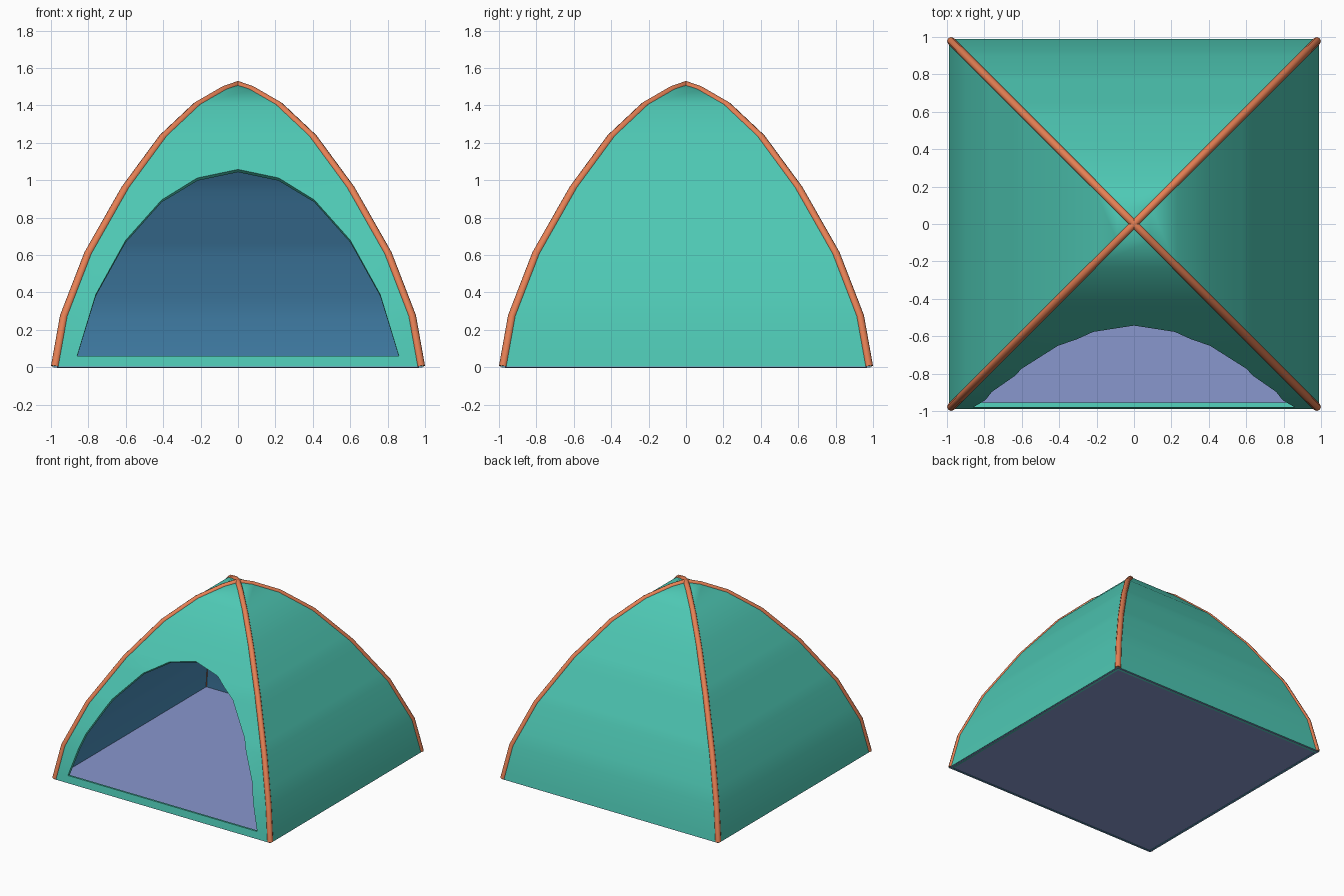
import bpy, bmesh

if "Cube" in bpy.data.objects:
    bpy.data.objects.remove(bpy.data.objects["Cube"])


def srgb(c):
    return tuple((v / 255 / 12.92) if v < 11 else ((v / 255 + 0.055) / 1.055) ** 2.4 for v in c)


def material(name, rgb):
    m = bpy.data.materials.new(name)
    m.diffuse_color = (*srgb(rgb), 1)
    m.use_nodes = True
    m.node_tree.nodes["Principled BSDF"].inputs["Base Color"].default_value = m.diffuse_color
    return m


green = material("green fabric", (78, 200, 180))
blue = material("blue lining", (73, 141, 186))
lavender = material("lavender floor", (136, 151, 206))
orange = material("orange pole", (230, 128, 84))

# Half width by height: dome wall and door opening
WALL = [(0.99, 0.005), (0.942, 0.275), (0.813, 0.61), (0.615, 0.96), (0.413, 1.235),
        (0.232, 1.405), (0.09, 1.487), (0, 1.517)]
DOOR = [(0.86, 0.06), (0.76, 0.39), (0.6, 0.68), (0.408, 0.895), (0.218, 1.012), (0, 1.058)]


def width(profile, z):
    for (w0, z0), (w1, z1) in zip(profile, profile[1:]):
        if z0 - 1e-6 <= z <= z1 + 1e-6:
            return w0 + (w1 - w0) * (z - z0) / (z1 - z0)
    return None


# Tent shell: four curved walls in rows, the front one leaves the door open
levels = sorted({z for _, z in WALL + DOOR})
bm = bmesh.new()
rows = []
for z in levels:
    w, d = width(WALL, z), width(DOOR, z)
    if w < 1e-6:
        apex = bm.verts.new((0, 0, z))
        corners, door = [apex] * 4, []
    else:
        corners = [bm.verts.new((sx * w, sy * w, z)) for sx, sy in ((-1, -1), (1, -1), (1, 1), (-1, 1))]
        if d is None:
            door = []
        elif d < 1e-6:
            door = [bm.verts.new((0, -w, z))]
        else:
            door = [bm.verts.new((-d, -w, z)), bm.verts.new((d, -w, z))]
    rows.append((corners, door))


def face(verts):
    bm.faces.new(list(dict.fromkeys(verts)))


for (c0, d0), (c1, d1) in zip(rows, rows[1:]):
    for i in (1, 2, 3):
        j = (i + 1) % 4
        face([c0[i], c0[j], c1[j], c1[i]])
    if d0 and d1:
        face([c0[0], d0[0], d1[0], c1[0]])
        face([d0[-1], c0[1], c1[1], d1[-1]])
    else:
        face([c0[0], *d0, c0[1], c1[1], *reversed(d1), c1[0]])
bm.normal_update()
mesh = bpy.data.meshes.new("tent_shell")
bm.to_mesh(mesh)
bm.free()
shell = bpy.data.objects.new("tent_shell", mesh)
bpy.context.collection.objects.link(shell)
mesh.materials.append(green)
mesh.materials.append(blue)
mod = shell.modifiers.new("thickness", 'SOLIDIFY')
mod.thickness = 0.025
mod.offset = -1
mod.use_even_offset = True
mod.material_offset = 1
mod.material_offset_rim = 0
bpy.context.view_layer.objects.active = shell
shell.select_set(True)
bpy.ops.object.modifier_apply(modifier="thickness")
bpy.ops.object.shade_smooth_by_angle(angle=0.52)

# Ground sheet
bpy.ops.mesh.primitive_cube_add(size=1, location=(0, 0, 0.01))
floor = bpy.context.object
floor.name = "ground_sheet"
floor.scale = (1.972, 1.972, 0.02)
floor.data.materials.append(lavender)

# Crossed poles following the corner ridges
for name, s in (("pole_a", 1), ("pole_b", -1)):
    half = [(w - 0.012, z - 0.006 * min(1, z)) for w, z in WALL[:-1]]
    path = [(w, z) for w, z in half] + [(0, WALL[-1][1] - 0.008)] + [(-w, z) for w, z in reversed(half)]
    curve = bpy.data.curves.new(name, 'CURVE')
    curve.dimensions = '3D'
    curve.bevel_depth = 0.022
    curve.bevel_resolution = 2
    curve.use_fill_caps = True
    spline = curve.splines.new('POLY')
    spline.points.add(len(path) - 1)
    for p, (w, z) in zip(spline.points, path):
        p.co = (w, s * w, z, 1)
    curve.materials.append(orange)
    bpy.context.collection.objects.link(bpy.data.objects.new(name, curve))
